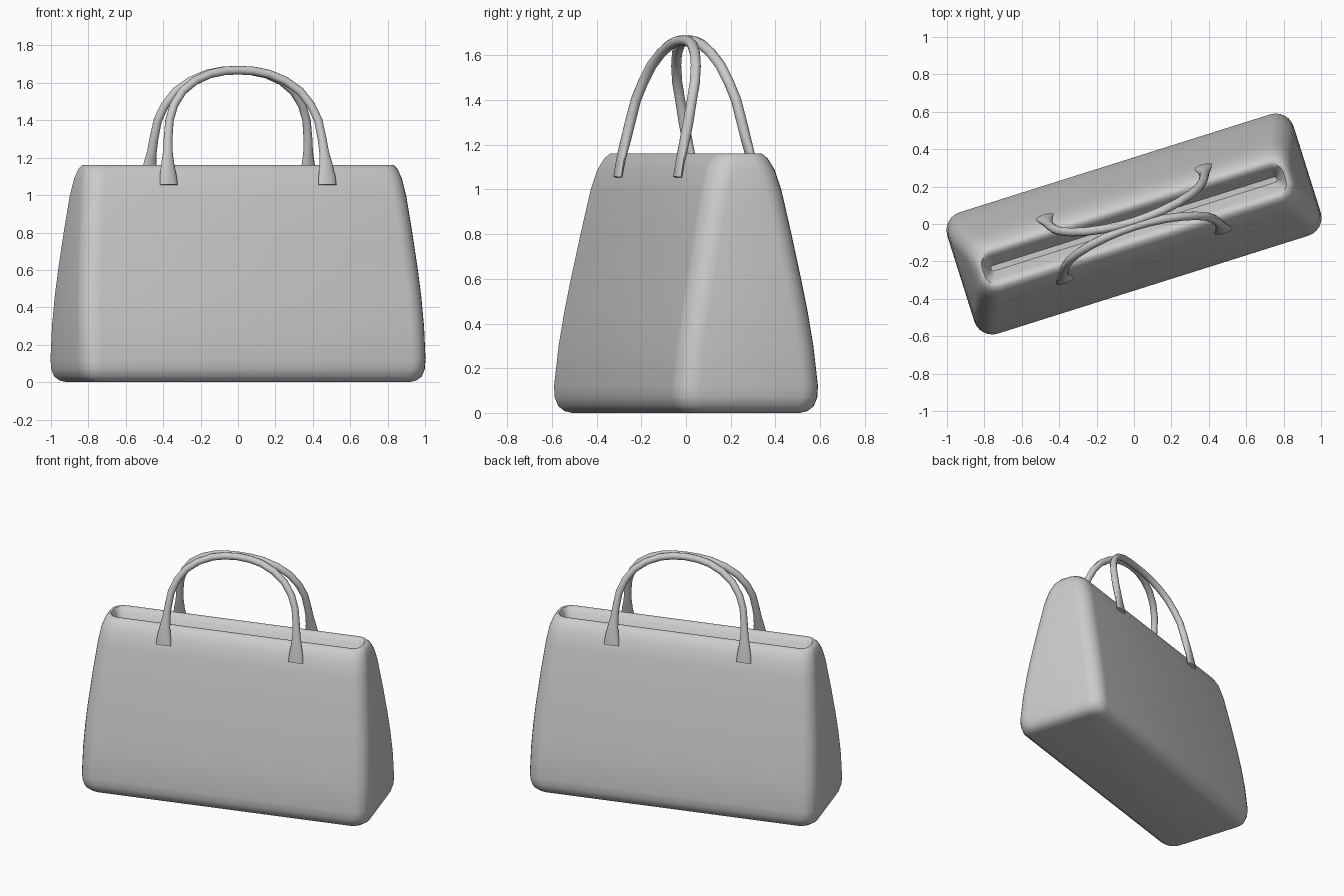
import bpy, bmesh, math
from mathutils import Vector, Matrix

if "Cube" in bpy.data.objects:
    bpy.data.objects.remove(bpy.data.objects["Cube"])

TURN = Matrix.Rotation(math.radians(17.5), 4, 'Z')


def loft(name, rings):
    """Skin a list of closed point rings and cap both ends."""
    bm = bmesh.new()
    loops = [[bm.verts.new(TURN @ Vector(p)) for p in ring] for ring in rings]
    n = len(loops[0])
    for a, b in zip(loops, loops[1:]):
        for i in range(n):
            j = (i + 1) % n
            bm.faces.new((a[i], a[j], b[j], b[i]))
    bm.faces.new(loops[0][::-1])
    bm.faces.new(loops[-1])
    bmesh.ops.recalc_face_normals(bm, faces=bm.faces)
    mesh = bpy.data.meshes.new(name)
    bm.to_mesh(mesh)
    bm.free()
    obj = bpy.data.objects.new(name, mesh)
    bpy.context.collection.objects.link(obj)
    bpy.context.view_layer.objects.active = obj
    obj.select_set(True)
    bpy.ops.object.shade_smooth_by_angle(angle=math.radians(50))
    obj.select_set(False)
    return obj


def rounded_rect(u, v, r, z, seg=6):
    pts = []
    for k, (sx, sy) in enumerate([(1, 1), (-1, 1), (-1, -1), (1, -1)]):
        for i in range(seg + 1):
            a = math.pi / 2 * (k + i / seg)
            pts.append((sx * (u - r) + r * math.cos(a),
                        sy * (v - r) + r * math.sin(a), z))
    return pts


# Bag body: half length, half depth, corner radius, height; ends in the sunken opening
body = [
    (0.89, 0.27, 0.06, 0.0), (0.925, 0.30, 0.08, 0.008), (0.955, 0.325, 0.10, 0.03),
    (0.967, 0.338, 0.10, 0.07), (0.971, 0.340, 0.10, 0.12), (0.969, 0.319, 0.10, 0.30),
    (0.962, 0.295, 0.10, 0.45), (0.951, 0.267, 0.10, 0.60), (0.932, 0.228, 0.10, 0.80),
    (0.910, 0.187, 0.10, 1.00), (0.895, 0.160, 0.10, 1.09), (0.877, 0.130, 0.09, 1.14),
    (0.860, 0.105, 0.08, 1.162), (0.845, 0.083, 0.06, 1.162), (0.828, 0.060, 0.045, 1.135),
    (0.81, 0.035, 0.03, 1.09), (0.80, 0.015, 0.013, 1.06),
]
loft("bag_body", [rounded_rect(*b) for b in body])

# Handle half path: u, v, z, half width, half thickness (foot tab to crown)
half = [
    (0.445, -0.180, 1.055, 0.050, 0.014), (0.445, -0.172, 1.10, 0.047, 0.016),
    (0.443, -0.157, 1.17, 0.036, 0.020), (0.438, -0.142, 1.23, 0.027, 0.023),
    (0.432, -0.126, 1.30, 0.024, 0.024), (0.417, -0.104, 1.40, 0.023, 0.023),
    (0.385, -0.080, 1.48, 0.023, 0.023), (0.330, -0.058, 1.555, 0.023, 0.023),
    (0.255, -0.038, 1.61, 0.023, 0.023), (0.165, -0.023, 1.648, 0.023, 0.023),
    (0.080, -0.015, 1.664, 0.023, 0.023),
]
crown = [(0, -0.012, 1.668, 0.023, 0.023)]
path = half + crown + [(-p[0],) + p[1:] for p in reversed(half)]


def handle(name, side):
    pts = [Vector((p[0], side * p[1], p[2])) for p in path]
    rings = []
    for i, c in enumerate(pts):
        t = (pts[min(i + 1, len(pts) - 1)] - pts[max(i - 1, 0)]).normalized()
        thick = Vector((0, 1, 0))
        thick = (thick - t * thick.dot(t)).normalized()
        wide = thick.cross(t)
        w, d = path[i][3:]
        rings.append([c + wide * w * math.cos(a) + thick * d * math.sin(a)
                      for a in (2 * math.pi * k / 12 for k in range(12))])
    loft(name, rings)


handle("front_handle", 1)
handle("back_handle", -1)
